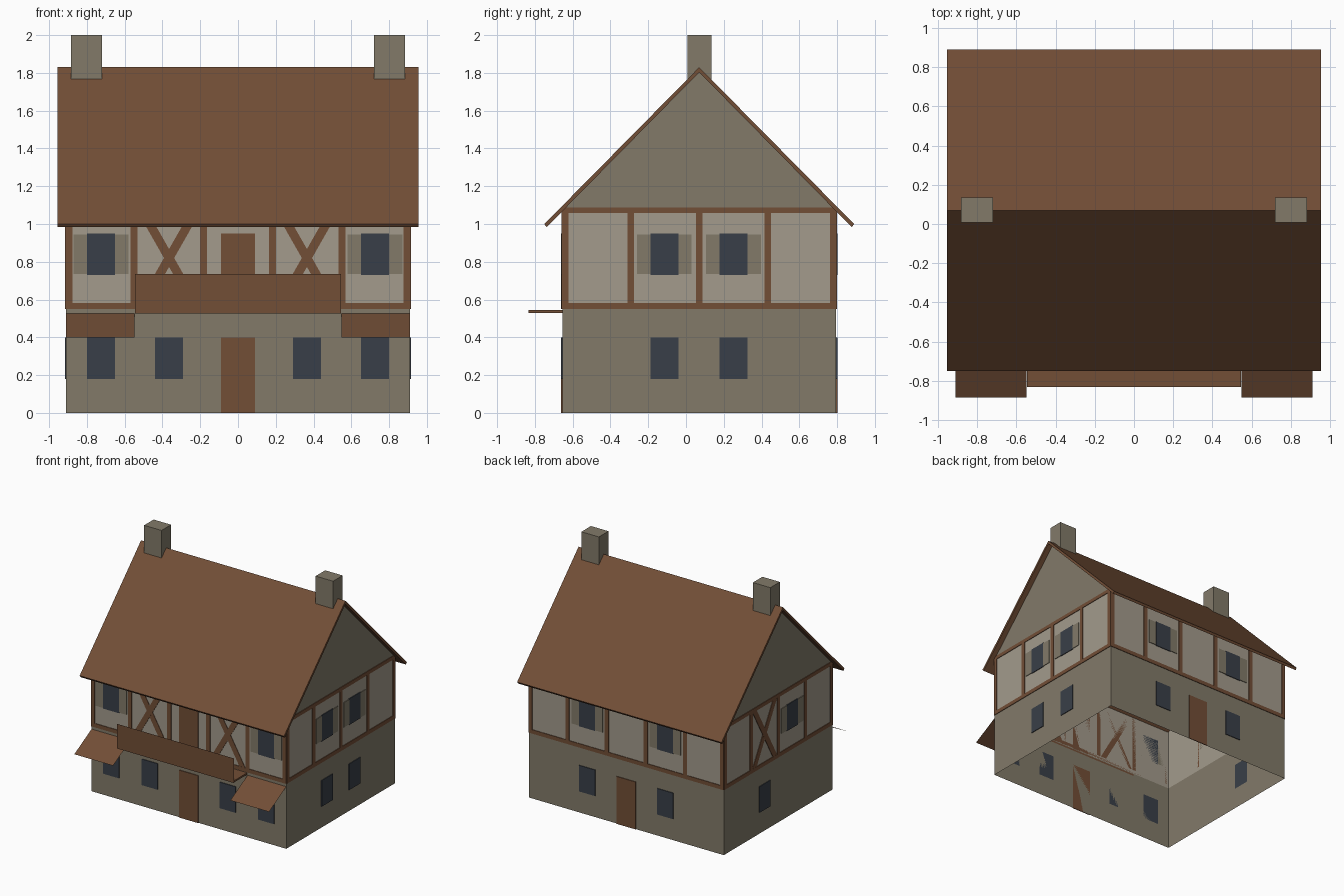
import bpy, bmesh
from mathutils import Vector

if "Cube" in bpy.data.objects:
    bpy.data.objects.remove(bpy.data.objects["Cube"], do_unlink=True)


def srgb(r, g, b):
    def lin(c):
        c /= 255
        return c / 12.92 if c < 0.04 else ((c + 0.055) / 1.055) ** 2.4
    return (lin(r), lin(g), lin(b), 1)


def material(name, color):
    m = bpy.data.materials.new(name)
    m.use_nodes = True
    m.diffuse_color = color
    m.node_tree.nodes["Principled BSDF"].inputs["Base Color"].default_value = color
    return m


STONE = material("grey stone", srgb(130, 122, 105))
PLASTER = material("pale plaster", srgb(163, 155, 140))
WOOD = material("brown wood", srgb(114, 78, 54))
GLASS = material("dark glass", srgb(57, 63, 72))

# Main dimensions: half width, front and back walls, storey heights
W, FRONT, BACK, MID = 0.91, -0.655, 0.795, 0.07
FLOOR, TOP, APEX = 0.55, 1.085, 1.805


def finish(name, bm, mats, recalc=True):
    if recalc:
        bmesh.ops.recalc_face_normals(bm, faces=bm.faces)
    mesh = bpy.data.meshes.new(name)
    bm.to_mesh(mesh)
    bm.free()
    for m in mats:
        mesh.materials.append(m)
    obj = bpy.data.objects.new(name, mesh)
    bpy.context.collection.objects.link(obj)
    return obj


def add_prism(bm, points, offset):
    """Closed prism from a polygon swept along an offset."""
    face = bm.faces.new([bm.verts.new(p) for p in points])
    ext = bmesh.ops.extrude_face_region(bm, geom=[face], use_keep_orig=True)
    verts = [v for v in ext["geom"] if isinstance(v, bmesh.types.BMVert)]
    bmesh.ops.translate(bm, verts=verts, vec=offset)


def box(name, x0, x1, y0, y1, z0, z1, mat):
    bm = bmesh.new()
    add_prism(bm, [(x0, y0, z0), (x1, y0, z0), (x1, y1, z0), (x0, y1, z0)],
              Vector((0, 0, z1 - z0)))
    return finish(name, bm, [mat])


def sheet(name, points, mat):
    bm = bmesh.new()
    bm.faces.new([bm.verts.new(p) for p in points])
    return finish(name, bm, [mat], recalc=False)


# Each wall: how (u, z) maps to space, and its outward direction
SIDES = {
    "front": (lambda u, z: (u, FRONT, z), Vector((0, -1, 0))),
    "back": (lambda u, z: (u, BACK, z), Vector((0, 1, 0))),
    "left": (lambda u, z: (W, u, z), Vector((1, 0, 0))),
    "right": (lambda u, z: (-W, u, z), Vector((-1, 0, 0))),
}


def plates(name, side, polys, mat, depth=0.005):
    """Thin flat pieces on one wall."""
    place, out = SIDES[side]
    bm = bmesh.new()
    for poly in polys:
        add_prism(bm, [place(u, z) for u, z in poly], out * depth)
    return finish(f"{side}_{name}", bm, [mat])


def rect(u0, u1, z0, z1):
    return [(u0, z0), (u1, z0), (u1, z1), (u0, z1)]


def brace(u0, u1, z0, z1, h=0.027):
    return [(u0 - h, z0), (u0 + h, z0), (u1 + h, z1), (u1 - h, z1)]


# Walls: open shell, stone below, plaster above, stone gables
bm = bmesh.new()
rings = [[bm.verts.new(p) for p in
          ((-W, FRONT, z), (W, FRONT, z), (W, BACK, z), (-W, BACK, z))]
         for z in (0, FLOOR, TOP)]
for level in range(2):
    low, high = rings[level], rings[level + 1]
    for i in range(4):
        j = (i + 1) % 4
        face = bm.faces.new((low[i], low[j], high[j], high[i]))
        face.material_index = level
top = rings[2]
bm.faces.new((top[1], top[2], bm.verts.new((W, MID, APEX))))
bm.faces.new((top[3], top[0], bm.verts.new((-W, MID, APEX))))
finish("house_walls", bm, [STONE, PLASTER], recalc=False)

# Roof: one folded slab with overhanging eaves
half = [(0.82, 1.0), (0.808, 0.983)]
profile = [(MID, 1.83)] + [(MID + d, z) for d, z in half]
profile += [(MID, 1.803)] + [(MID - d, z) for d, z in reversed(half)]
bm = bmesh.new()
add_prism(bm, [(-0.955, y, z) for y, z in profile], Vector((1.91, 0, 0)))
finish("roof", bm, [WOOD])

# Chimneys, balcony deck and front board
for side, s in (("left", 1), ("right", -1)):
    a, b = sorted((s * 0.72, s * 0.883))
    box(f"{side}_chimney", a, b, 0.008, 0.135, 1.72, 2.0, STONE)
    a, b = sorted((s * 0.548, s * W))
    sheet(f"{side}_awning", [(a, -0.885, 0.40), (b, -0.885, 0.40),
                             (b, FRONT, 0.525), (a, FRONT, 0.525)], WOOD)
box("balcony_floor", -0.545, 0.545, -0.833, FRONT, 0.53, 0.545, WOOD)
sheet("balcony_board", [(-0.545, -0.835, 0.527), (0.545, -0.835, 0.527),
                        (0.545, -0.835, 0.735), (-0.545, -0.835, 0.735)], WOOD)

# Layout per wall: wall span, inner posts, upper windows, lower windows, crosses, door heights
LONG, SHORT = (-W, W), (FRONT, BACK)
POSTS_LONG, POSTS_SHORT = (-0.55, -0.183, 0.183, 0.55), (-0.293, MID, 0.433)
BAY, NEAR, FAR = 0.365, -0.115, 0.252
LAYOUT = {
    "front": (LONG, POSTS_LONG, (-0.725, 0.725), (-0.725, -BAY, BAY, 0.725),
              (-BAY, BAY), (0, FLOOR)),
    "back": (LONG, POSTS_LONG, (-BAY, BAY), (-BAY, BAY), (), (0,)),
    "left": (SHORT, POSTS_SHORT, (NEAR, FAR), (NEAR, FAR), (), ()),
    "right": (SHORT, POSTS_SHORT, (NEAR,), (FAR,), (FAR,), ()),
}
T, HW, SHUT = 0.033, 0.074, 0.145

for side, (span, posts, upper, lower, crosses, doors) in LAYOUT.items():
    a, b = span
    # Timber frame: sill, head beam, corner posts, inner posts, cross braces
    z0, z1 = FLOOR + T, TOP - T + 0.005
    frame = [rect(a, b, FLOOR, z0), rect(a, b, z1, TOP + 0.003),
             rect(a, a + T, z0, z1), rect(b - T, b, z0, z1)]
    frame += [rect(p - 0.018, p + 0.018, z0, z1) for p in posts]
    plates("timber_frame", side, frame, WOOD)
    for k in (1, -1):
        bars = [brace(c - k * 0.135, c + k * 0.135, z0, z1) for c in crosses]
        if bars:
            name = "rising_braces" if k > 0 else "falling_braces"
            plates(name, side, bars, WOOD, 0.004 if k > 0 else 0.0035)

    # Windows and shutters
    panes = [rect(c - HW, c + HW, 0.73, 0.95) for c in upper]
    panes += [rect(c - HW, c + HW, 0.18, 0.40) for c in lower]
    plates("windows", side, panes, GLASS, 0.006)
    leaves = [rect(min(c + k * HW, c + k * SHUT), max(c + k * HW, c + k * SHUT), 0.735, 0.945)
              for c in upper for k in (-1, 1)]
    plates("shutters", side, leaves, STONE, 0.0055)

    # Doors
    if doors:
        leaves = [rect(-0.09, 0.09, z, z + 0.40) for z in doors]
        plates("doors", side, leaves, WOOD, 0.006)
